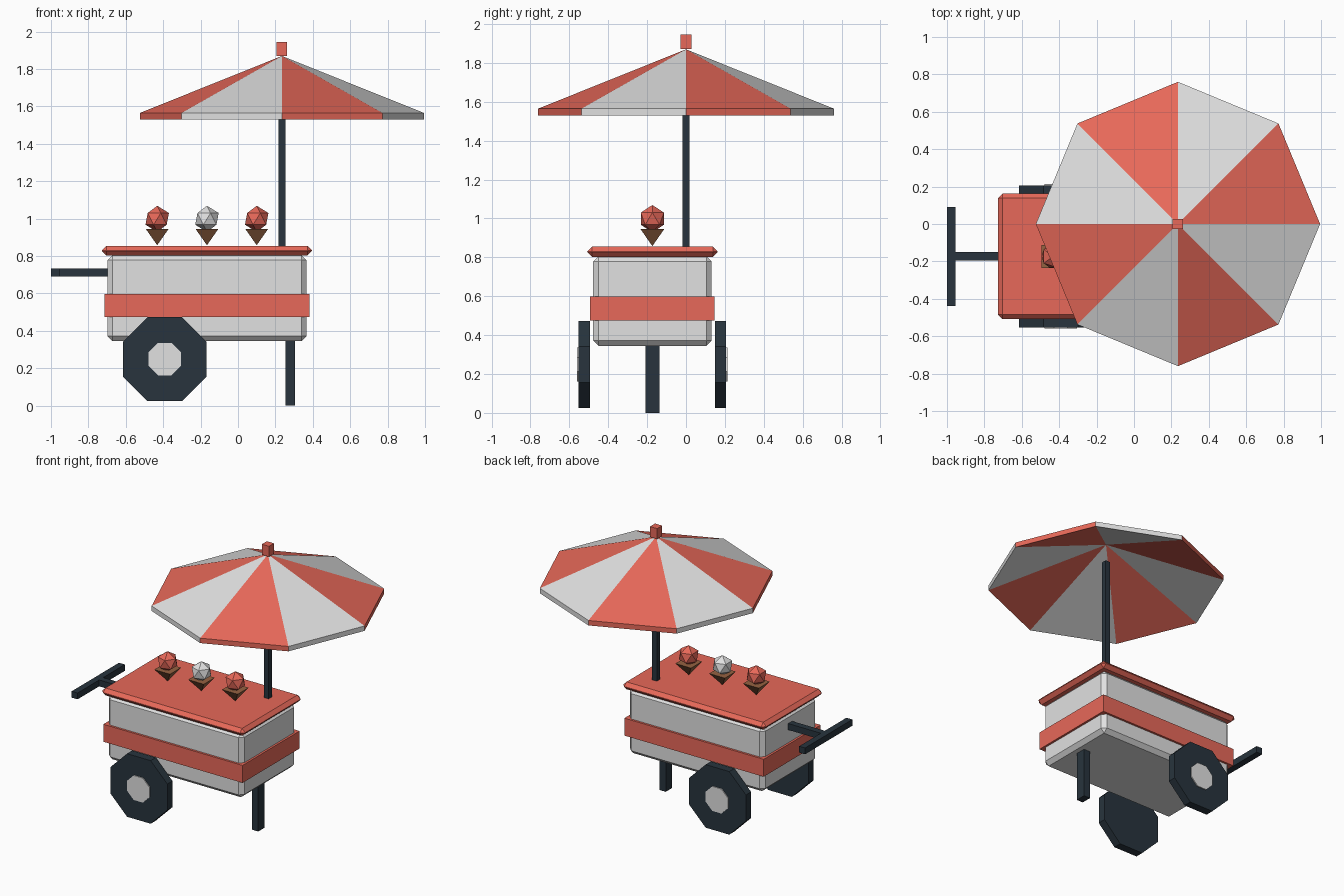
import bpy, bmesh, math
from mathutils import Matrix, Vector

if "Cube" in bpy.data.objects:
    bpy.data.objects.remove(bpy.data.objects["Cube"], do_unlink=True)


def material(name, rgb):
    mat = bpy.data.materials.new(name)
    mat.use_nodes = True
    mat.diffuse_color = (*rgb, 1)
    mat.node_tree.nodes["Principled BSDF"].inputs["Base Color"].default_value = (*rgb, 1)
    return mat


RED = material("coral red", (0.80, 0.14, 0.10))
WHITE = material("off white", (0.75, 0.75, 0.75))
DARK = material("dark slate", (0.021, 0.034, 0.047))
WAFER = material("wafer brown", (0.30, 0.122, 0.053))

CX, CY = -0.166, -0.173      # middle of the cart
PX, PY = 0.235, 0.0          # umbrella pole


def finish(name, bm, *mats):
    bmesh.ops.recalc_face_normals(bm, faces=bm.faces)
    mesh = bpy.data.meshes.new(name)
    bm.to_mesh(mesh)
    bm.free()
    for m in mats:
        mesh.materials.append(m)
    obj = bpy.data.objects.new(name, mesh)
    bpy.context.collection.objects.link(obj)
    return obj


def box(name, centre, size, mat, chamfer=0):
    bm = bmesh.new()
    bmesh.ops.create_cube(bm, size=1)
    bmesh.ops.scale(bm, vec=size, verts=bm.verts)
    bmesh.ops.translate(bm, vec=centre, verts=bm.verts)
    if chamfer:
        bmesh.ops.bevel(bm, geom=bm.edges[:], offset=chamfer, segments=1, affect='EDGES')
    return finish(name, bm, mat)


def cone(name, centre, sides, r_bottom, r_top, depth, mat, turn):
    bm = bmesh.new()
    bmesh.ops.create_cone(bm, cap_ends=True, segments=sides, radius1=r_bottom,
                          radius2=r_top, depth=depth)
    bmesh.ops.transform(bm, matrix=Matrix.Translation(centre) @ turn, verts=bm.verts)
    return finish(name, bm, mat)


# Cart body, belt and lid
box("cart_body", (CX, CY, 0.575), (1.064, 0.61, 0.46), WHITE, 0.027)
box("cart_belt", (CX, CY, 0.536), (1.094, 0.64, 0.124), RED)
box("cart_lid", (CX, CY, 0.829), (1.122, 0.67, 0.052), RED, 0.024)

# Push handle and front leg
box("handle_shaft", (-0.82, CY, 0.712), (0.32, 0.045, 0.045), DARK)
box("handle_bar", (-0.977, CY, 0.712), (0.046, 0.53, 0.045), DARK)
box("support_leg", (0.28, CY, 0.19), (0.05, 0.072, 0.38), DARK)

# Eight-sided wheels with hubs standing slightly proud outside
upright = Matrix.Rotation(math.pi / 2, 4, 'X') @ Matrix.Rotation(math.pi / 8, 4, 'Z')
octagon = 1 / math.cos(math.pi / 8)
for side, s in (("right", -1), ("left", 1)):
    wheel_r, hub_r = 0.224 * octagon, 0.087 * octagon
    cone(f"{side}_wheel", (-0.392, CY + s * 0.351, 0.249), 8, wheel_r, wheel_r,
         0.058, DARK, upright)
    cone(f"{side}_hub", (-0.392, CY + s * 0.375, 0.249), 8, hub_r, hub_r,
         0.024, WHITE, upright)

# Ice creams: square wafer cones with faceted scoops
quarter = Matrix.Rotation(math.pi / 4, 4, 'Z')
for i, flavour in enumerate((RED, WHITE, RED)):
    x = CX + (i - 1) * 0.266
    cone(f"wafer_cone_{i + 1}", (x, CY, 0.902), 4, 0, 0.087, 0.088, WAFER, quarter)
    bm = bmesh.new()
    bmesh.ops.create_icosphere(bm, subdivisions=1, radius=0.07)
    bmesh.ops.translate(bm, vec=(x, CY, 0.999), verts=bm.verts)
    finish(f"scoop_{i + 1}", bm, flavour)

# Umbrella pole and finial
box("umbrella_pole", (PX, PY, 1.27), (0.036, 0.036, 0.86), DARK)
box("umbrella_finial", (PX, PY, 1.908), (0.056, 0.056, 0.074), RED)

# Canopy: outer and inner pyramids joined by a rim, panels in alternating colours
bm = bmesh.new()


def ring(z):
    return [bm.verts.new((PX + 0.76 * math.cos(i * math.pi / 4),
                          PY + 0.76 * math.sin(i * math.pi / 4), z)) for i in range(8)]


upper, lower = ring(1.565), ring(1.53)
top, under = (bm.verts.new((PX, PY, z)) for z in (1.87, 1.83))
for i in range(8):
    j = (i + 1) % 8
    for corners in ((upper[i], upper[j], top), (lower[j], lower[i], under),
                    (lower[i], lower[j], upper[j], upper[i])):
        bm.faces.new(corners).material_index = i % 2
finish("umbrella_canopy", bm, RED, WHITE)
